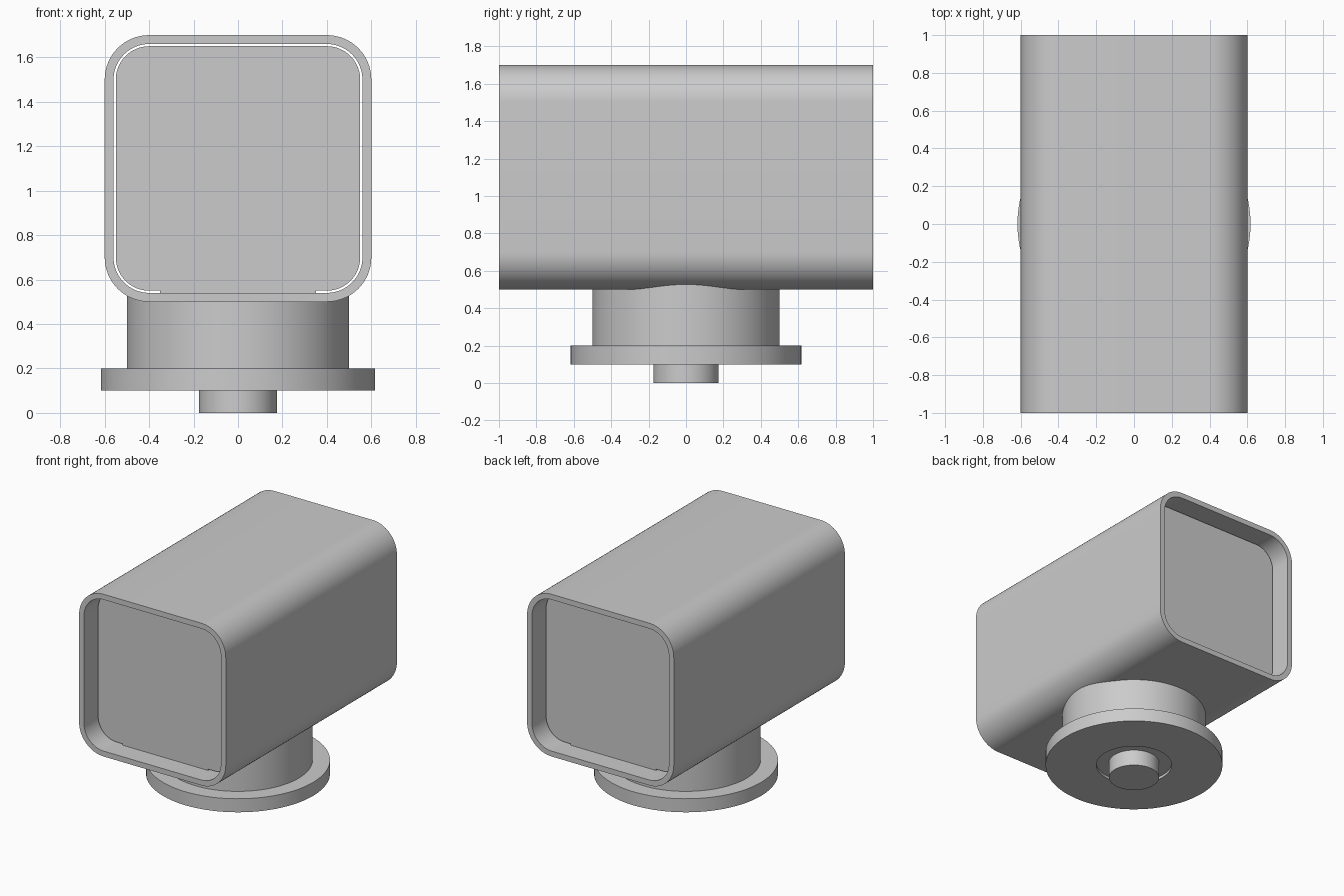
import bpy
import bmesh
from math import sin, cos, pi
from mathutils import Vector

old = bpy.data.objects.get("Cube")
if old:
    bpy.data.objects.remove(old, do_unlink=True)

grey = bpy.data.materials.new("plain grey")
grey.use_nodes = True
COLOUR = (0.6, 0.6, 0.6, 1)
grey.diffuse_color = COLOUR
grey.node_tree.nodes["Principled BSDF"].inputs["Base Color"].default_value = COLOUR

CENTRE_Z = 1.1


def finish(name, bm):
    bmesh.ops.recalc_face_normals(bm, faces=bm.faces)
    mesh = bpy.data.meshes.new(name)
    bm.to_mesh(mesh)
    bm.free()
    mesh.materials.append(grey)
    obj = bpy.data.objects.new(name, mesh)
    bpy.context.collection.objects.link(obj)
    bpy.ops.object.select_all(action="DESELECT")
    obj.select_set(True)
    bpy.context.view_layer.objects.active = obj
    bpy.ops.object.shade_smooth_by_angle(angle=pi / 6)
    return obj


def rounded_square(half, radius, steps=16):
    """Four corner arcs, starting with the bottom one on the -x side."""
    arcs = []
    for k, (sx, sz) in enumerate([(-1, -1), (1, -1), (1, 1), (-1, 1)]):
        cx, cz = sx * (half - radius), CENTRE_Z + sz * (half - radius)
        angles = [pi + (k + i / steps) * pi / 2 for i in range(steps + 1)]
        arcs.append([(cx + radius * cos(a), cz + radius * sin(a)) for a in angles])
    return arcs


def ring(bm, points, y):
    return [bm.verts.new((x, y, z)) for x, z in points]


def skin(bm, a, b):
    n = len(a)
    for i in range(n):
        j = (i + 1) % n
        bm.faces.new((a[i], a[j], b[j], b[i]))


def lathe(name, profile, steps=96):
    bm = bmesh.new()
    verts = [bm.verts.new((r, 0, z)) for r, z in profile]
    edges = [bm.edges.new(pair) for pair in zip(verts, verts[1:])]
    bmesh.ops.spin(bm, geom=verts + edges, cent=Vector(), axis=Vector((0, 0, 1)),
                   angle=2 * pi, steps=steps)
    bmesh.ops.remove_doubles(bm, verts=bm.verts, dist=0.0001)
    return finish(name, bm)


# Open-ended housing tube with rounded corners
outer = sum(rounded_square(0.6, 0.2), [])
inner = sum(rounded_square(0.56, 0.16), [])
bm = bmesh.new()
out_front, out_back = ring(bm, outer, -1), ring(bm, outer, 1)
in_front, in_back = ring(bm, inner, -1), ring(bm, inner, 1)
skin(bm, out_front, out_back)
skin(bm, in_front, in_back)
skin(bm, out_front, in_front)
skin(bm, out_back, in_back)
finish("housing_tube", bm)

# Recessed inner block, resting on a wide foot on the tube floor
arcs = rounded_square(0.55, 0.15)
foot = [(-0.35, 0.55), (-0.35, 0.54), (0.35, 0.54), (0.35, 0.55)]
outline = arcs[0] + foot + sum(arcs[1:], [])
bm = bmesh.new()
front, back = ring(bm, outline, -0.85), ring(bm, outline, 0.85)
skin(bm, front, back)
bm.faces.new(front)
bm.faces.new(back)
finish("inner_block", bm)

# Round pedestal with flange and a shallow recess underneath
lathe("pedestal", [(0, 0.12), (0.263, 0.12), (0.263, 0.1), (0.617, 0.1),
                   (0.617, 0.2), (0.5, 0.2), (0.5, 0.53), (0, 0.53)])

# Central mounting pin
lathe("mounting_pin", [(0, 0), (0.175, 0), (0.175, 0.13), (0, 0.13)], steps=64)
